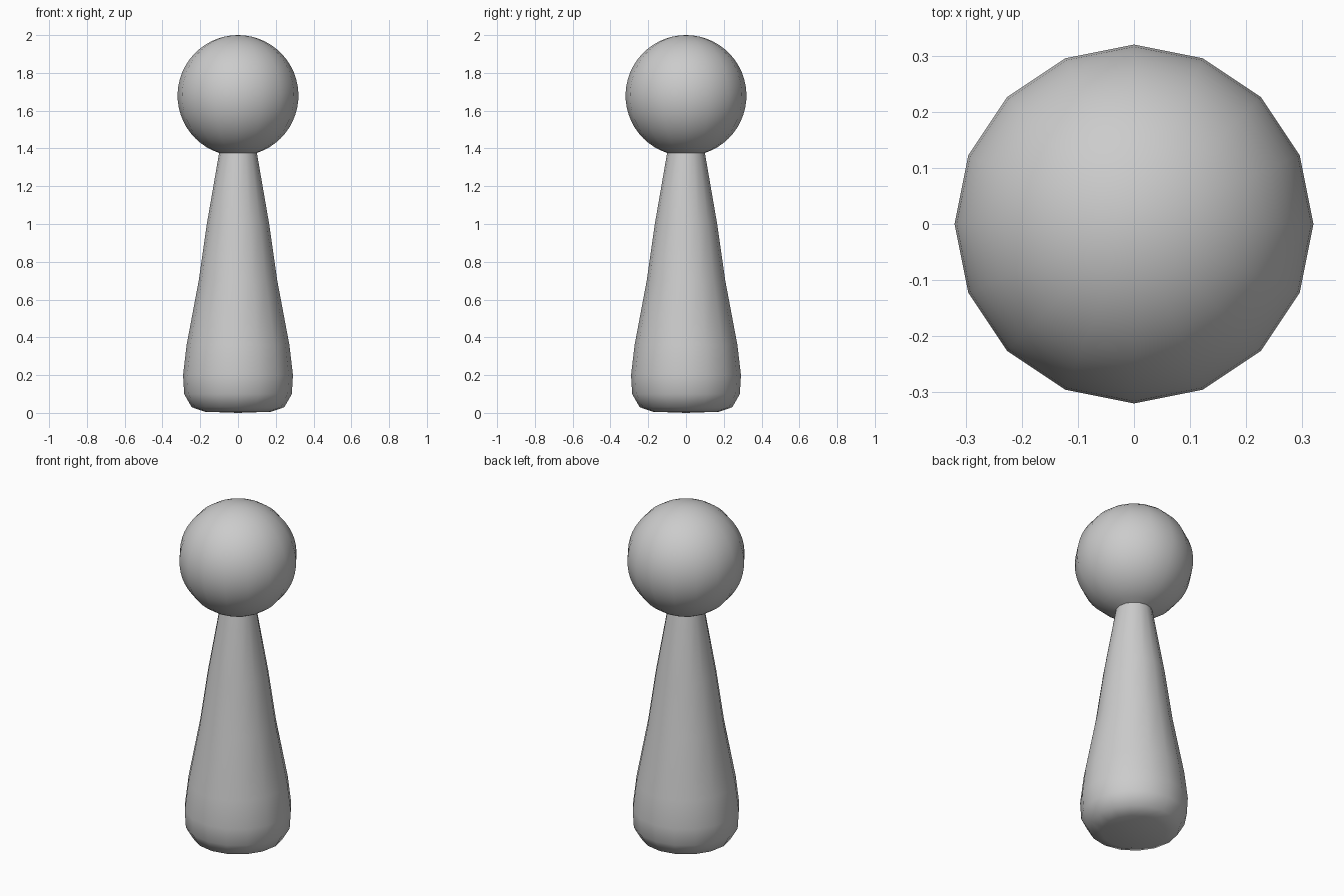
import bpy, bmesh
from math import sin, cos, pi, asin

if "Cube" in bpy.data.objects:
    bpy.data.objects.remove(bpy.data.objects["Cube"])

SIDES = 16


def lathe(name, profile):
    """Spin an (r, z) profile around z; r = 0 gives a single pole vertex."""
    bm = bmesh.new()
    rings = []
    for r, z in profile:
        n = SIDES if r > 0 else 1
        rings.append([bm.verts.new((r * cos(2 * pi * i / SIDES), r * sin(2 * pi * i / SIDES), z))
                      for i in range(n)])
    for a, b in zip(rings, rings[1:]):
        for i in range(SIDES):
            j = (i + 1) % SIDES
            corners = [a[i % len(a)], a[j % len(a)], b[j % len(b)], b[i % len(b)]]
            bm.faces.new(list(dict.fromkeys(corners)))
    for f in bm.faces:
        f.smooth = True
    bmesh.ops.recalc_face_normals(bm, faces=bm.faces)
    mesh = bpy.data.meshes.new(name)
    bm.to_mesh(mesh)
    bm.free()
    obj = bpy.data.objects.new(name, mesh)
    bpy.context.collection.objects.link(obj)
    return obj


# Tapered body with a rounded foot
R, CZ, NECK = 0.32, 1.68, 0.10
start = asin(NECK / R)
neck_z = CZ - R * cos(start)
lathe("body", [(0, 0), (0.175, 0.006), (0.245, 0.03), (0.285, 0.10), (0.291, 0.20),
               (0.272, 0.36), (0.208, 0.70), (0.165, 1.00), (NECK, neck_z)])

# Ball head, open where it meets the neck
STEPS = 24
angles = [start + (pi - start) * k / STEPS for k in range(STEPS)]
lathe("head", [(R * sin(a), CZ - R * cos(a)) for a in angles] + [(0, CZ + R)])
